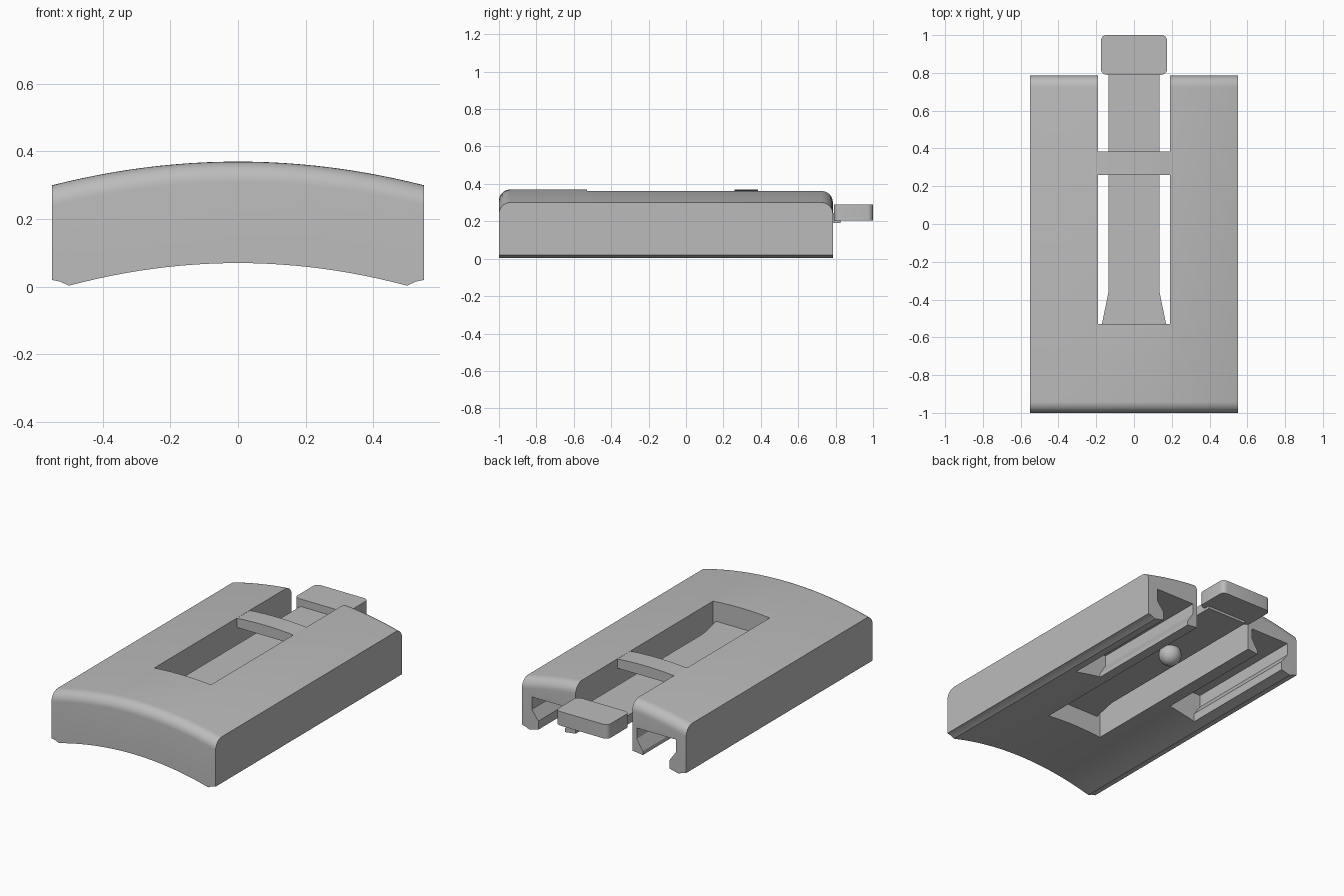
import bpy, bmesh, math

if "Cube" in bpy.data.objects:
    bpy.data.objects.remove(bpy.data.objects["Cube"])

grey = bpy.data.materials.new("light grey")
grey.diffuse_color = (0.5, 0.5, 0.5, 1)
grey.use_nodes = True
grey.node_tree.nodes["Principled BSDF"].inputs["Base Color"].default_value = grey.diffuse_color


def finish(name, bm, smooth=False):
    bmesh.ops.recalc_face_normals(bm, faces=bm.faces)
    me = bpy.data.meshes.new(name)
    bm.to_mesh(me)
    bm.free()
    me.materials.append(grey)
    ob = bpy.data.objects.new(name, me)
    bpy.context.collection.objects.link(ob)
    if smooth:
        shade(ob)
    return ob


def shade(ob):
    bpy.ops.object.select_all(action='DESELECT')
    ob.select_set(True)
    bpy.context.view_layer.objects.active = ob
    bpy.ops.object.shade_smooth_by_angle(angle=math.radians(30))


def loft(name, rings, smooth=False):
    """Skin a list of matching closed rings and cap both ends."""
    bm = bmesh.new()
    vs = [[bm.verts.new(p) for p in ring] for ring in rings]
    n = len(vs[0])
    for a, b in zip(vs, vs[1:]):
        for i in range(n):
            j = (i + 1) % n
            bm.faces.new((a[i], a[j], b[j], b[i]))
    bm.faces.new(vs[0])
    bm.faces.new(vs[-1][::-1])
    return finish(name, bm, smooth)


def prism_y(name, xz, y0, y1):
    return loft(name, [[(x, y, z) for x, z in xz] for y in (y0, y1)])


def prism_z(name, xy, z0, z1):
    return loft(name, [[(x, y, z) for x, y in xy] for z in (z0, z1)])


def top_z(x):
    return 0.37 - 0.07 * (x / 0.55) ** 2


def low_z(x):
    return 0.07 - 0.067 * (x / 0.5) ** 2


# Arched body: cross-section swept along y with rounded upper end edges
HALF, FRONT, BACK, R, N = 0.55, -1.0, 0.785, 0.06, 24
top_x = [HALF - 2 * HALF * i / N for i in range(N + 1)]
low_x = [-0.5 + i / N for i in range(N + 1)]


def section(y, drop):
    ring = [(x, y, top_z(x) - drop) for x in top_x]
    ring += [(-HALF, y, 0.02), (-0.525, y, 0.015)]
    ring += [(x, y, low_z(x)) for x in low_x]
    ring += [(0.525, y, 0.015), (HALF, y, 0.02)]
    return ring


arc = [math.pi / 2 * i / 8 for i in range(9)]
ends = [(R * (1 - math.cos(t)), R * (1 - math.sin(t))) for t in arc]
rings = [section(FRONT + d, drop) for d, drop in ends]
rings += [section(BACK - d, drop) for d, drop in reversed(ends)]
body = loft("body", rings)

# Central slot and two undercut channels, all open at the back
cutters = [prism_y("slot_cutter",
                   [(-0.19, -0.3), (0.19, -0.3), (0.19, 0.8), (-0.19, 0.8)], -0.53, 1.2)]
channel = [(0.26, -0.2), (0.26, 0.075), (0.22, 0.14), (0.22, 0.205),
           (0.483, 0.205), (0.483, 0.13), (0.44, 0.07), (0.44, -0.2)]
for s in (-1, 1):
    cutters.append(prism_y("channel_cutter", [(s * x, z) for x, z in channel], 0.01, 1.2))
for cutter in cutters:
    bpy.context.view_layer.objects.active = body
    mod = body.modifiers.new("cut", 'BOOLEAN')
    mod.operation = 'DIFFERENCE'
    mod.solver = 'EXACT'
    mod.object = cutter
    bpy.ops.object.modifier_apply(modifier=mod.name)
    bpy.data.objects.remove(cutter)
shade(body)

# Spring arm with a flared root
half = [(0.17, -0.535), (0.17, -0.53), (0.135, -0.36), (0.135, 0.825)]
prism_z("spring_arm", half + [(-x, y) for x, y in reversed(half)], 0.19, 0.245)

# Press tab with rounded corners at the arm's end
tab = []
for cx, cy, a0 in ((0.145, 0.97, 0), (-0.145, 0.97, 90), (-0.145, 0.82, 180), (0.145, 0.82, 270)):
    for k in range(6):
        a = math.radians(a0 + 18 * k)
        tab.append((cx + 0.03 * math.cos(a), cy + 0.03 * math.sin(a)))
shade(prism_z("press_tab", tab, 0.205, 0.29))

# Bridge across the slot, following the arch
bx = [0.192 - 0.384 * i / 8 for i in range(9)]
prism_y("bridge", [(x, top_z(x) - 0.001) for x in bx] + [(-0.192, 0.305), (0.192, 0.305)],
        0.26, 0.385)

# Detent ball beneath the arm
bm = bmesh.new()
bmesh.ops.create_uvsphere(bm, u_segments=32, v_segments=16, radius=0.065)
bmesh.ops.translate(bm, verts=bm.verts, vec=(0, 0.32, 0.155))
finish("detent_ball", bm, True)
